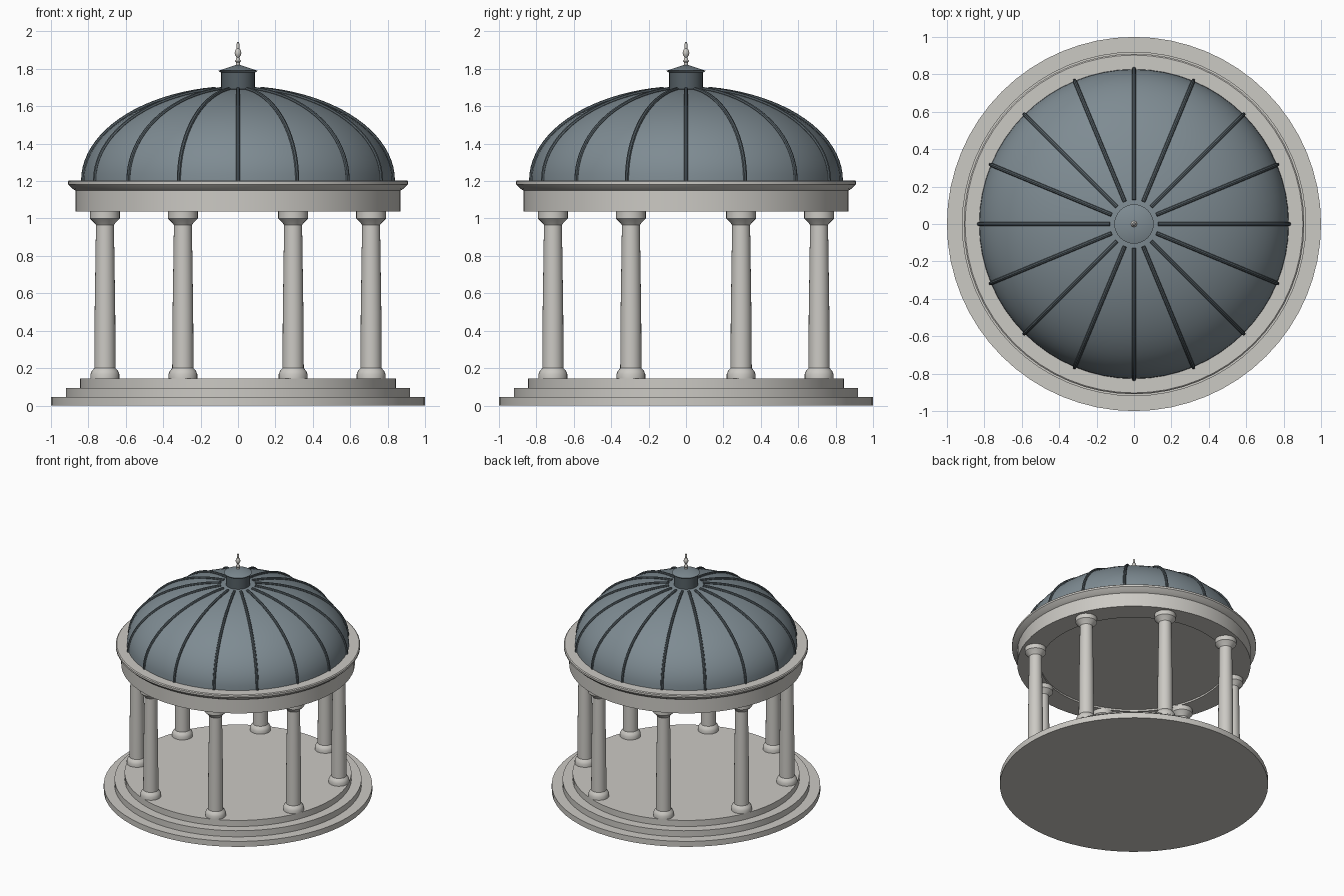
import bpy
import bmesh
from math import sin, cos, pi, radians

cube = bpy.data.objects.get("Cube")
if cube:
    bpy.data.objects.remove(cube, do_unlink=True)


def material(name, rgb):
    m = bpy.data.materials.new(name)
    m.use_nodes = True
    m.diffuse_color = (*rgb, 1)
    m.node_tree.nodes["Principled BSDF"].inputs["Base Color"].default_value = (*rgb, 1)
    return m


STONE = material("pale_stone", (0.60, 0.585, 0.55))
SLATE = material("slate_blue", (0.21, 0.26, 0.29))
LEAD = material("dark_lead", (0.09, 0.115, 0.13))


def smooth(obj):
    bpy.ops.object.select_all(action='DESELECT')
    obj.select_set(True)
    bpy.context.view_layer.objects.active = obj
    bpy.ops.object.shade_smooth_by_angle(angle=radians(35))


def lathe(name, profile, mat, segments=64, location=(0, 0, 0)):
    """Turn a closed-to-axis list of (radius, height) points around z."""
    bm = bmesh.new()
    verts = [bm.verts.new((r, 0, z)) for r, z in profile]
    edges = [bm.edges.new(pair) for pair in zip(verts, verts[1:])]
    bmesh.ops.spin(bm, geom=verts + edges, cent=(0, 0, 0), axis=(0, 0, 1),
                   angle=2 * pi, steps=segments, use_merge=False)
    bmesh.ops.remove_doubles(bm, verts=bm.verts, dist=0.0001)
    bmesh.ops.recalc_face_normals(bm, faces=bm.faces)
    mesh = bpy.data.meshes.new(name)
    bm.to_mesh(mesh)
    bm.free()
    mesh.materials.append(mat)
    obj = bpy.data.objects.new(name, mesh)
    obj.location = location
    bpy.context.collection.objects.link(obj)
    smooth(obj)
    return obj


# Three round steps
for name, r, low, high in (("lower_step", 1.0, 0, 0.045),
                           ("middle_step", 0.92, 0.045, 0.095),
                           ("upper_step", 0.845, 0.095, 0.145)):
    lathe(name, [(0, low), (r, low), (r, high), (0, high)], STONE)

# Eight columns with flared base and capital
column = [(0, 0.145), (0.077, 0.145), (0.077, 0.168), (0.07, 0.185), (0.057, 0.2),
          (0.055, 0.5), (0.048, 0.965), (0.055, 0.975), (0.08, 1.0),
          (0.08, 1.037), (0, 1.037)]
for i in range(8):
    a = (i + 0.5) * pi / 4
    lathe(f"column_{i + 1}", column, STONE, 24, (0.77 * cos(a), 0.77 * sin(a), 0))

# Ring beam with cornice and recessed ceiling
lathe("entablature", [(0, 1.05), (0.70, 1.05), (0.70, 1.036), (0.87, 1.036),
                      (0.87, 1.15), (0.887, 1.16), (0.91, 1.183), (0.91, 1.198),
                      (0.903, 1.204), (0, 1.204)], STONE)

# Dome shell
RADIUS, RISE, SPRING = 0.828, 0.495, 1.2


def dome_point(t):
    return RADIUS * cos(t), SPRING + RISE * sin(t)


dome = [dome_point(i / 20 * pi / 2) for i in range(20)]
lathe("dome", [(0, SPRING)] + dome + [(0, SPRING + RISE)], SLATE)

# Sixteen raised ribs following the dome
curve = bpy.data.curves.new("dome_ribs", 'CURVE')
curve.dimensions = '3D'
curve.bevel_depth = 0.011
curve.bevel_resolution = 2
curve.use_fill_caps = True
for i in range(16):
    a = i * pi / 8
    spline = curve.splines.new('POLY')
    spline.points.add(20)
    for j, p in enumerate(spline.points):
        r, z = dome_point(j / 20 * radians(81))
        p.co = (r * cos(a), r * sin(a), z + 0.003, 1)
curve.materials.append(LEAD)
ribs = bpy.data.objects.new("dome_ribs", curve)
bpy.context.collection.objects.link(ribs)
bpy.ops.object.select_all(action='DESELECT')
ribs.select_set(True)
bpy.context.view_layer.objects.active = ribs
bpy.ops.object.convert(target='MESH')
smooth(ribs)

# Lantern drum, its conical cap and the finial
lathe("lantern_drum", [(0, 1.68), (0.09, 1.68), (0.09, 1.782), (0, 1.782)], LEAD, 32)
lathe("lantern_cap", [(0, 1.78), (0.092, 1.78), (0.105, 1.79), (0, 1.825)], SLATE, 32)
lathe("finial", [(0, 1.81), (0.012, 1.81), (0.011, 1.835), (0.016, 1.842),
                 (0.01, 1.852), (0.008, 1.862), (0.015, 1.873), (0.018, 1.885),
                 (0.014, 1.9), (0.007, 1.908), (0.008, 1.93), (0.005, 1.942),
                 (0, 1.945)], STONE, 16)
